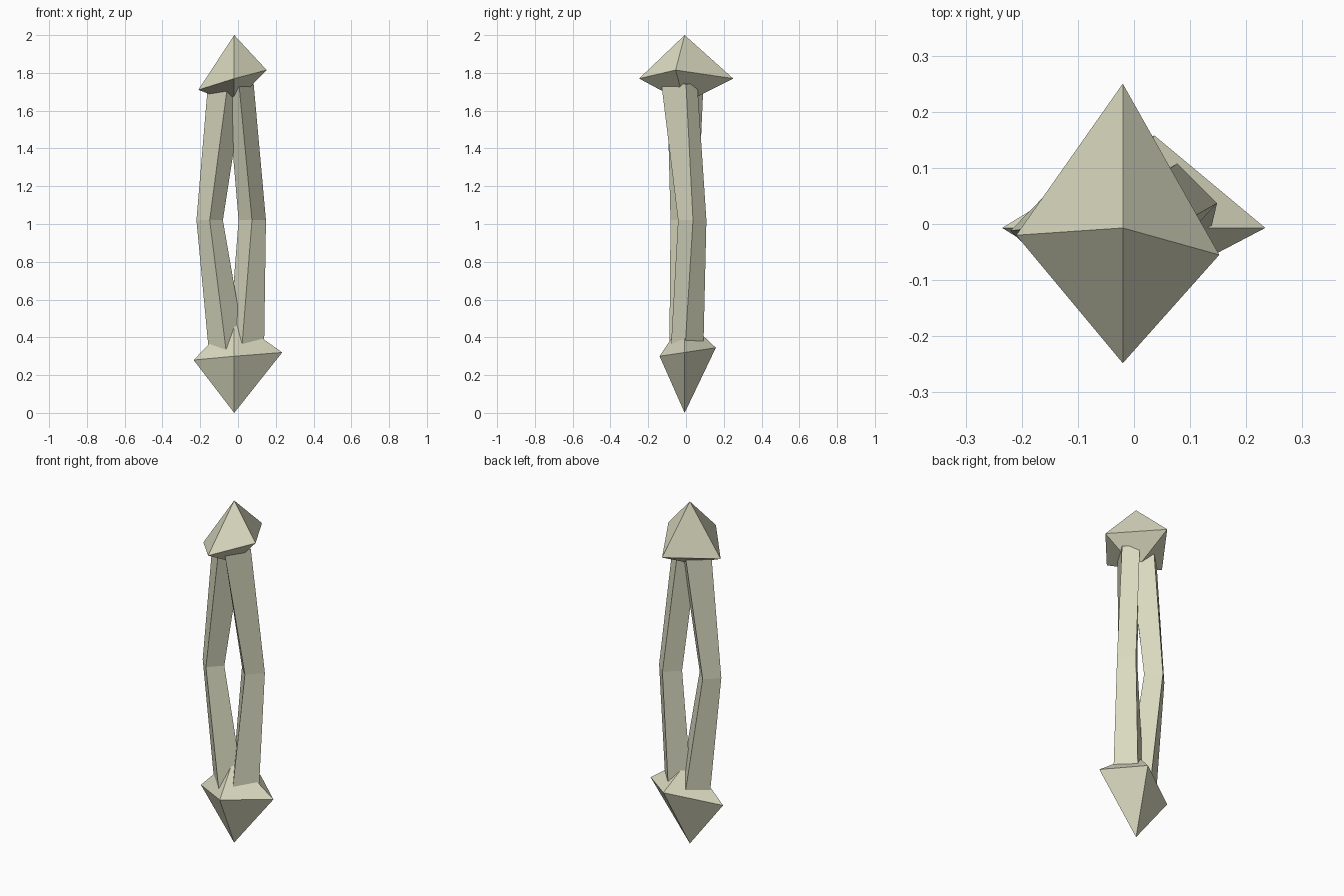
import bpy

if "Cube" in bpy.data.objects:
    bpy.data.objects.remove(bpy.data.objects["Cube"])

mat = bpy.data.materials.new("pale_bone")
mat.diffuse_color = (0.70, 0.70, 0.53, 1)
mat.use_nodes = True
mat.node_tree.nodes["Principled BSDF"].inputs["Base Color"].default_value = mat.diffuse_color


def make(name, verts, faces):
    me = bpy.data.meshes.new(name)
    me.from_pydata(verts, [], faces)
    me.materials.append(mat)
    ob = bpy.data.objects.new(name, me)
    bpy.context.collection.objects.link(ob)
    return ob


def bipyramid(name, top, bottom, ring):
    """Irregular octahedron; ring runs counter-clockwise seen from above."""
    n = len(ring)
    faces = []
    for i in range(n):
        j = (i + 1) % n
        faces += [(i, j, n), (j, i, n + 1)]
    return make(name, ring + [top, bottom], faces)


def bar(name, sections):
    """Four-sided bent bar lofted through (z, four corners) sections."""
    verts = [(x, y, z) for z, corners in sections for x, y in corners]
    faces = [(3, 2, 1, 0)]
    for s in range(len(sections) - 1):
        for i in range(4):
            j = (i + 1) % 4
            a, b = s * 4, s * 4 + 4
            faces.append((a + i, a + j, b + j, b + i))
    k = len(verts) - 4
    faces.append((k, k + 1, k + 2, k + 3))
    return make(name, verts, faces)


# Pointed end knobs (ring: right, back, left, front)
bipyramid("upper_knob", (-0.02, -0.007, 2.0), (-0.02, -0.007, 1.64),
          [(0.152, -0.055, 1.815), (-0.02, 0.25, 1.77),
           (-0.21, -0.02, 1.71), (-0.02, -0.248, 1.77)])
bipyramid("lower_knob", (-0.02, -0.007, 0.50), (-0.02, -0.007, 0.0),
          [(0.234, -0.007, 0.32), (0.036, 0.158, 0.345),
           (-0.235, -0.007, 0.28), (-0.02, -0.14, 0.30)])

# Twin bowed shafts (corners: right, back, left, front)
bar("right_shaft", [
    (0.34, [(0.138, -0.005), (0.05, 0.092), (-0.05, 0.02), (0.02, -0.08)]),
    (1.02, [(0.148, 0.037), (0.077, 0.108), (0.003, 0.032), (0.074, -0.042)]),
    (1.74, [(0.083, 0.0), (0.01, 0.06), (-0.058, -0.03), (0.005, -0.13)])])
bar("left_shaft", [
    (0.33, [(0.04, -0.005), (-0.05, 0.08), (-0.155, 0.0), (-0.063, -0.088)]),
    (1.02, [(-0.08, -0.012), (-0.15, 0.06), (-0.22, -0.012), (-0.15, -0.082)]),
    (1.73, [(0.03, 0.0), (-0.06, 0.092), (-0.16, -0.005), (-0.056, -0.10)])])
